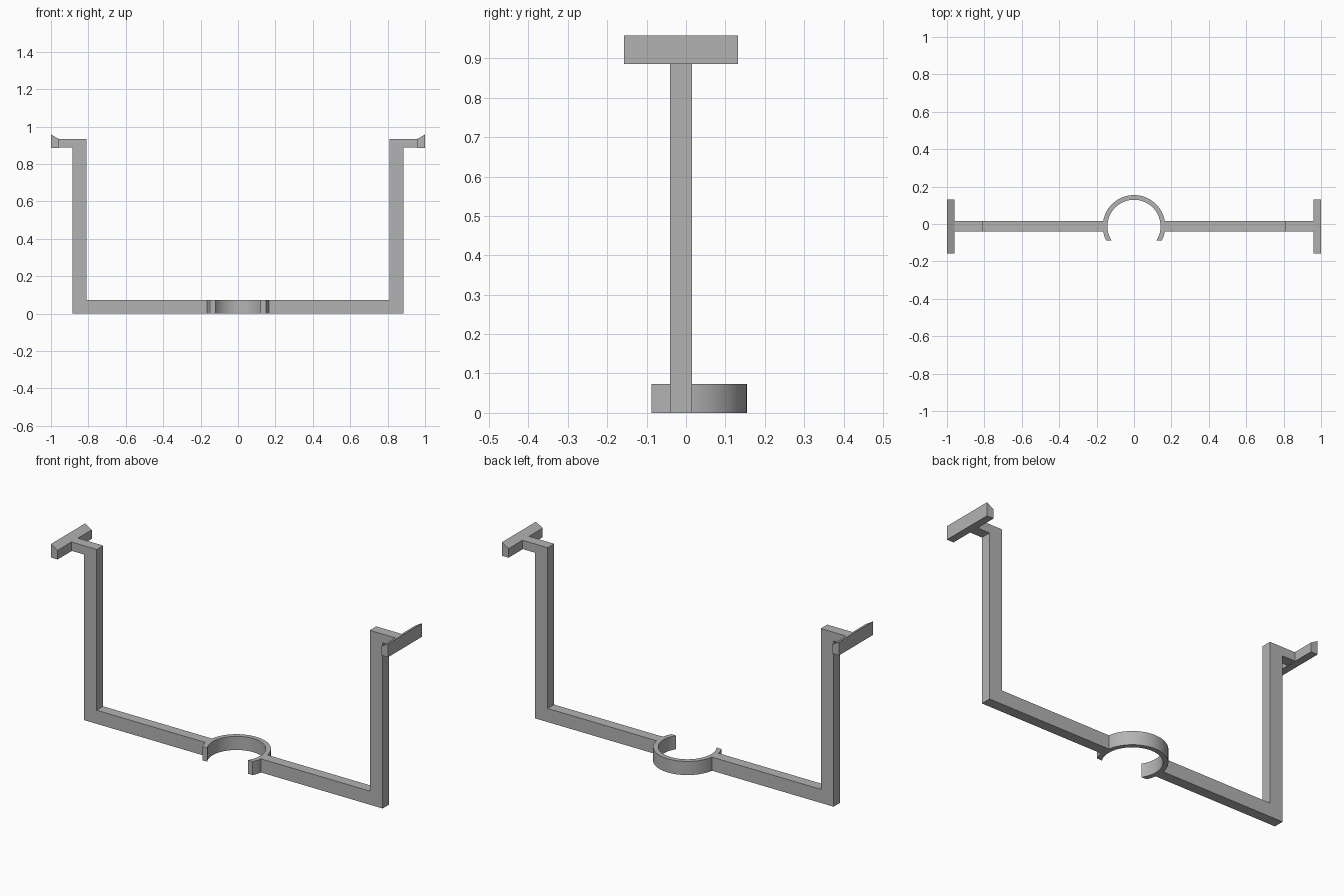
import bpy, bmesh, math
from mathutils import Vector

cube = bpy.data.objects.get("Cube")
if cube:
    bpy.data.objects.remove(cube, do_unlink=True)

GREY = (0.45, 0.45, 0.45, 1)
mat = bpy.data.materials.new("plain_grey")
mat.use_nodes = True
mat.diffuse_color = GREY
mat.node_tree.nodes["Principled BSDF"].inputs["Base Color"].default_value = GREY

MID_Y = -0.0125          # centre line of the bars and ring
BAR_H = 0.073            # height of base bars and ring
ARM_Z, ARM_TOP = 0.888, 0.935


def extrude_outline(name, points, offset):
    """Turn a closed outline into a solid by sweeping it along offset."""
    bm = bmesh.new()
    face = bm.faces.new([bm.verts.new(p) for p in points])
    swept = bmesh.ops.extrude_face_region(bm, geom=[face])["geom"]
    moved = [v for v in swept if isinstance(v, bmesh.types.BMVert)]
    bmesh.ops.translate(bm, verts=moved, vec=Vector(offset))
    bmesh.ops.recalc_face_normals(bm, faces=bm.faces)
    mesh = bpy.data.meshes.new(name)
    bm.to_mesh(mesh)
    bm.free()
    mesh.materials.append(mat)
    obj = bpy.data.objects.new(name, mesh)
    bpy.context.collection.objects.link(obj)
    return obj


# Side brackets: base bar, upright and short arm in one profile, plus end plate
bracket = [(0.155, 0), (0.886, 0), (0.886, ARM_Z), (0.965, ARM_Z),
           (0.965, ARM_TOP), (0.81, ARM_TOP), (0.81, BAR_H), (0.155, BAR_H)]
plate = [(0.96, 0.886), (1, 0.886), (1, 0.958), (0.96, ARM_TOP)]
for side, s in (("left", 1), ("right", -1)):
    extrude_outline(side + "_bracket", [(s * x, -0.04, z) for x, z in bracket], (0, 0.055, 0))
    extrude_outline(side + "_end_plate", [(s * x, -0.157, z) for x, z in plate], (0, 0.289, 0))

# Open clip ring, with its ends cut flat across the front
R_OUT, R_IN, CUT, STEPS = 0.167, 0.142, 0.0755, 64


def arc(radius):
    dip = math.asin(CUT / radius)
    angles = [-dip + (math.pi + 2 * dip) * i / STEPS for i in range(STEPS + 1)]
    return [(radius * math.cos(a), MID_Y + radius * math.sin(a), 0) for a in angles]


ring = extrude_outline("clip_ring", arc(R_OUT) + arc(R_IN)[::-1], (0, 0, BAR_H))
bpy.ops.object.select_all(action="DESELECT")
ring.select_set(True)
bpy.context.view_layer.objects.active = ring
bpy.ops.object.shade_smooth_by_angle(angle=math.radians(30))
